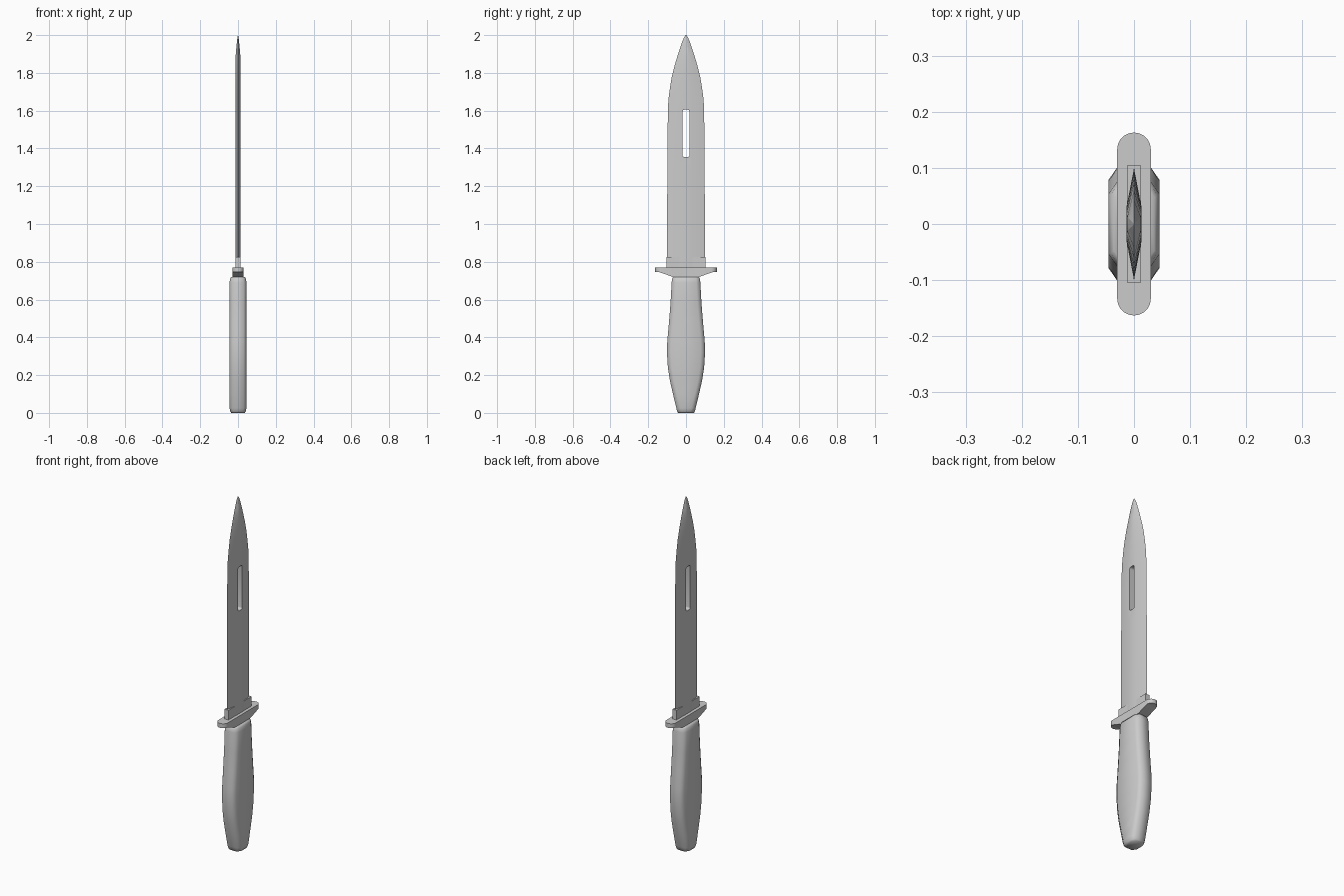
import bpy, bmesh, math

cube = bpy.data.objects.get("Cube")
if cube:
    bpy.data.objects.remove(cube, do_unlink=True)

grey = bpy.data.materials.new("plain grey")
grey.use_nodes = True
grey.diffuse_color = (0.6, 0.6, 0.6, 1)
grey.node_tree.nodes["Principled BSDF"].inputs["Base Color"].default_value = (0.6, 0.6, 0.6, 1)


def loft(name, rings):
    """Skin a list of equal-length rings of points and cap both ends."""
    bm = bmesh.new()
    rows = [[bm.verts.new(p) for p in ring] for ring in rings]
    n = len(rows[0])
    for low, high in zip(rows, rows[1:]):
        for i in range(n):
            j = (i + 1) % n
            bm.faces.new((low[i], low[j], high[j], high[i]))
    bm.faces.new(rows[0][::-1])
    bm.faces.new(rows[-1])
    bmesh.ops.recalc_face_normals(bm, faces=bm.faces)
    mesh = bpy.data.meshes.new(name)
    bm.to_mesh(mesh)
    bm.free()
    mesh.materials.append(grey)
    obj = bpy.data.objects.new(name, mesh)
    bpy.context.collection.objects.link(obj)
    return obj


def activate(obj):
    bpy.ops.object.select_all(action='DESELECT')
    obj.select_set(True)
    bpy.context.view_layer.objects.active = obj


def smooth(obj, degrees):
    activate(obj)
    bpy.ops.object.shade_smooth_by_angle(angle=math.radians(degrees))


def stadium(x, y, z, steps=10):
    """Rounded bar outline, long in y; z is a function of y."""
    pts = []
    for side in (1, -1):
        for i in range(steps + 1):
            a = math.pi * i / steps
            py = side * (y - x + x * math.sin(a))
            pts.append((side * x * math.cos(a), py, z(py)))
    return pts


def octagon(x, y, z, cx, cy):
    return [(x, y - cy, z), (x - cx, y, z), (cx - x, y, z), (-x, y - cy, z),
            (-x, cy - y, z), (cx - x, -y, z), (x - cx, -y, z), (x, cy - y, z)]


# Handle: chamfered grip that swells below the middle
grip = [(0, 0.036, 0.042), (0.008, 0.041, 0.047), (0.025, 0.045, 0.051),
        (0.1, 0.045, 0.069), (0.17, 0.045, 0.085), (0.24, 0.045, 0.096),
        (0.32, 0.045, 0.101), (0.38, 0.045, 0.099), (0.48, 0.045, 0.09),
        (0.58, 0.045, 0.082), (0.69, 0.045, 0.076), (0.71, 0.042, 0.074),
        (0.72, 0.036, 0.069)]
handle = loft("handle", [octagon(x, y, z, 0.015, 0.022) for z, x, y in grip])
smooth(handle, 60)

# Guard: flat on top, thinning toward its rounded ends
def guard_bottom(y):
    t = min(max((abs(y) - 0.07) / 0.07, 0), 1)
    return 0.72 + 0.025 * t

def guard_outline(z):
    # extra points where the underside starts to slope
    pts = stadium(0.03, 0.163, z)
    half = len(pts) // 2
    def side(x, order):
        return [(x, y, z(y)) for y in order]
    return (pts[:half] + side(-0.03, (0.07, -0.07)) +
            pts[half:] + side(0.03, (-0.07, 0.07)))

guard = loft("guard", [guard_outline(guard_bottom), guard_outline(lambda y: 0.77)])
bm = bmesh.new()
bm.from_mesh(guard.data)
bmesh.ops.triangulate(bm, faces=[f for f in bm.faces if len(f.verts) > 4])
bm.to_mesh(guard.data)
bm.free()
smooth(guard, 30)

# Collar: small block around the root of the blade
collar = loft("blade_collar", [[(0.0125 * sx, 0.104 * sy, z) for sx, sy in
              ((1, 1), (-1, 1), (-1, -1), (1, -1))] for z in (0.765, 0.825)])

# Blade: double-edged, flat along the middle and bevelled to both edges
def blade_ring(z, w):
    t = 0.0135 * min(1, w / 0.048)
    f = 0.3 * w
    return [(0, w, z), (-t, f, z), (-t, -f, z), (0, -w, z), (t, -f, z), (t, f, z)]

outline = [(0.765, 0.1), (1.3, 0.099), (1.6, 0.096), (1.66, 0.093), (1.72, 0.085),
           (1.78, 0.075), (1.84, 0.06), (1.9, 0.042), (1.94, 0.029),
           (1.97, 0.018), (1.99, 0.009), (1.997, 0.004), (2, 0.001)]
blade = loft("blade", [blade_ring(z, w) for z, w in outline])

# Slot through the blade, with rounded corners
slot = []
for cy, cz, start in ((1, 1, 0), (-1, 1, 1), (-1, -1, 2), (1, -1, 3)):
    for i in range(5):
        a = (start + i / 4) * math.pi / 2
        slot.append((cy * 0.008 + 0.01 * math.cos(a),
                     1.48 + cz * 0.115 + 0.01 * math.sin(a)))
cutter = loft("slot_cutter", [[(x, y, z) for y, z in slot] for x in (-0.05, 0.05)])
cutter.hide_render = True
cut = blade.modifiers.new("slot", 'BOOLEAN')
cut.operation = 'DIFFERENCE'
cut.solver = 'EXACT'
cut.object = cutter
activate(blade)
bpy.ops.object.modifier_apply(modifier=cut.name)
bpy.data.objects.remove(cutter, do_unlink=True)
smooth(blade, 20)
